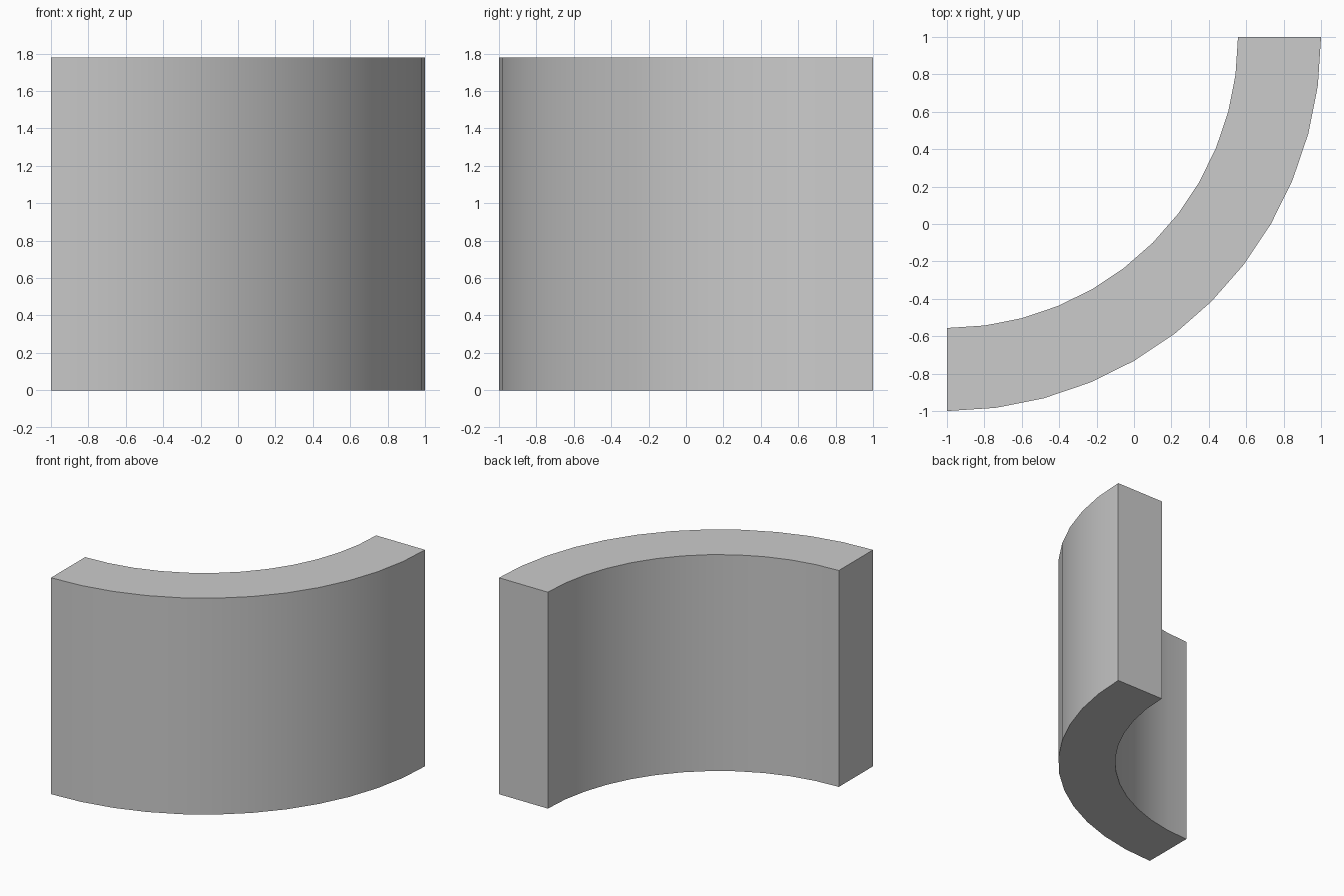
import bpy, bmesh, math
from mathutils import Matrix, Vector

if "Cube" in bpy.data.objects:
    bpy.data.objects.remove(bpy.data.objects["Cube"])

OUTER, INNER, HEIGHT, STEPS = 2.0, 1.556, 1.778, 12
CENTRE = Vector((-1, 1, 0))

# Curved wall: a flat quarter-ring footprint, raised to full height
bm = bmesh.new()


def arc(radius):
    angles = [-math.pi / 2 * i / STEPS for i in range(STEPS + 1)]
    return [bm.verts.new(CENTRE + Vector((radius * math.cos(a), radius * math.sin(a), 0)))
            for a in angles]


footprint = bm.faces.new(arc(OUTER) + arc(INNER)[::-1])
raised = bmesh.ops.extrude_face_region(bm, geom=[footprint], use_keep_orig=True)
top_verts = [g for g in raised["geom"] if isinstance(g, bmesh.types.BMVert)]
bmesh.ops.translate(bm, verts=top_verts, vec=(0, 0, HEIGHT))
bmesh.ops.recalc_face_normals(bm, faces=bm.faces[:])

mesh = bpy.data.meshes.new("curved_wall")
bm.to_mesh(mesh)
bm.free()
wall = bpy.data.objects.new("curved_wall", mesh)
bpy.context.collection.objects.link(wall)

# Smooth curved sides, crisp corners
bpy.context.view_layer.objects.active = wall
wall.select_set(True)
bpy.ops.object.shade_smooth_by_angle(angle=math.radians(30))
